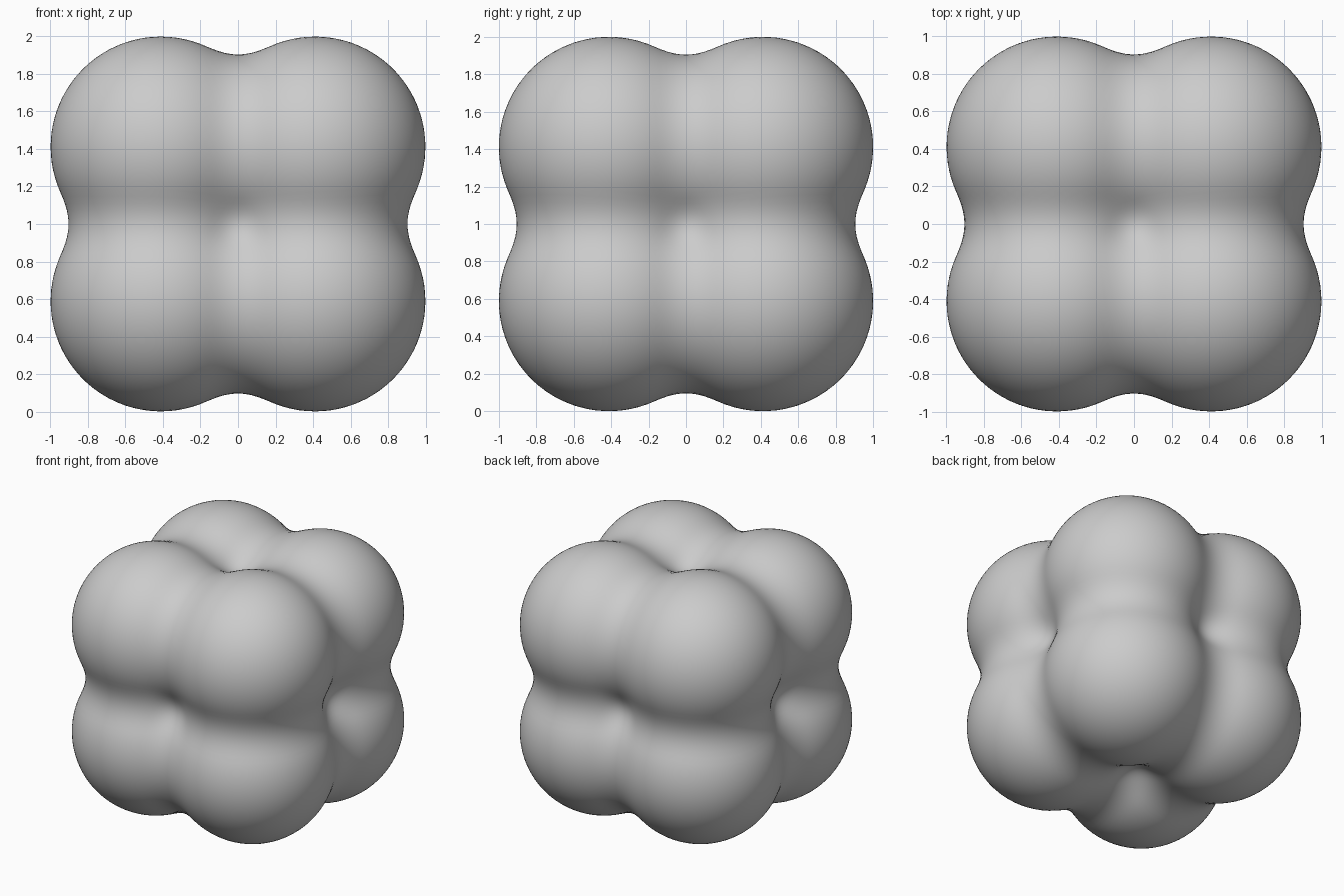
import bpy, bmesh
from itertools import product
from mathutils import Vector

if "Cube" in bpy.data.objects:
    bpy.data.objects.remove(bpy.data.objects["Cube"])

A = 0.411          # offset of the eight ball centres
BALL = 0.588       # visible radius of one ball
FALL = 0.52        # how tight the blend between balls is
REACH2 = BALL ** 2 / FALL
LEVEL = (1 - FALL) ** 3


# Soft blend field of eight balls, folded into one octant by symmetry
def inside(x, y, z):
    total = 0.0
    for sx in (A, -A):
        for sy in (A, -A):
            for sz in (A, -A):
                u = 1 - ((x - sx) ** 2 + (y - sy) ** 2 + (z - sz) ** 2) / REACH2
                if u > 0:
                    total += u * u * u
    return total > LEVEL


# Push each sphere point out to the blended surface
def surface_radius(d):
    lo, hi = 0.7, 1.4
    for _ in range(16):
        mid = (lo + hi) / 2
        if inside(d.x * mid, d.y * mid, d.z * mid):
            lo = mid
        else:
            hi = mid
    return lo


# Blended cluster of eight balls
bm = bmesh.new()
bmesh.ops.create_icosphere(bm, subdivisions=6, radius=1.0)
for v in bm.verts:
    d = v.co.normalized()
    v.co = d * surface_radius(d) + Vector((0, 0, 1))
for f in bm.faces:
    f.smooth = True
mesh = bpy.data.meshes.new("ball_cluster")
bm.to_mesh(mesh)
bm.free()
obj = bpy.data.objects.new("ball_cluster", mesh)
bpy.context.collection.objects.link(obj)
